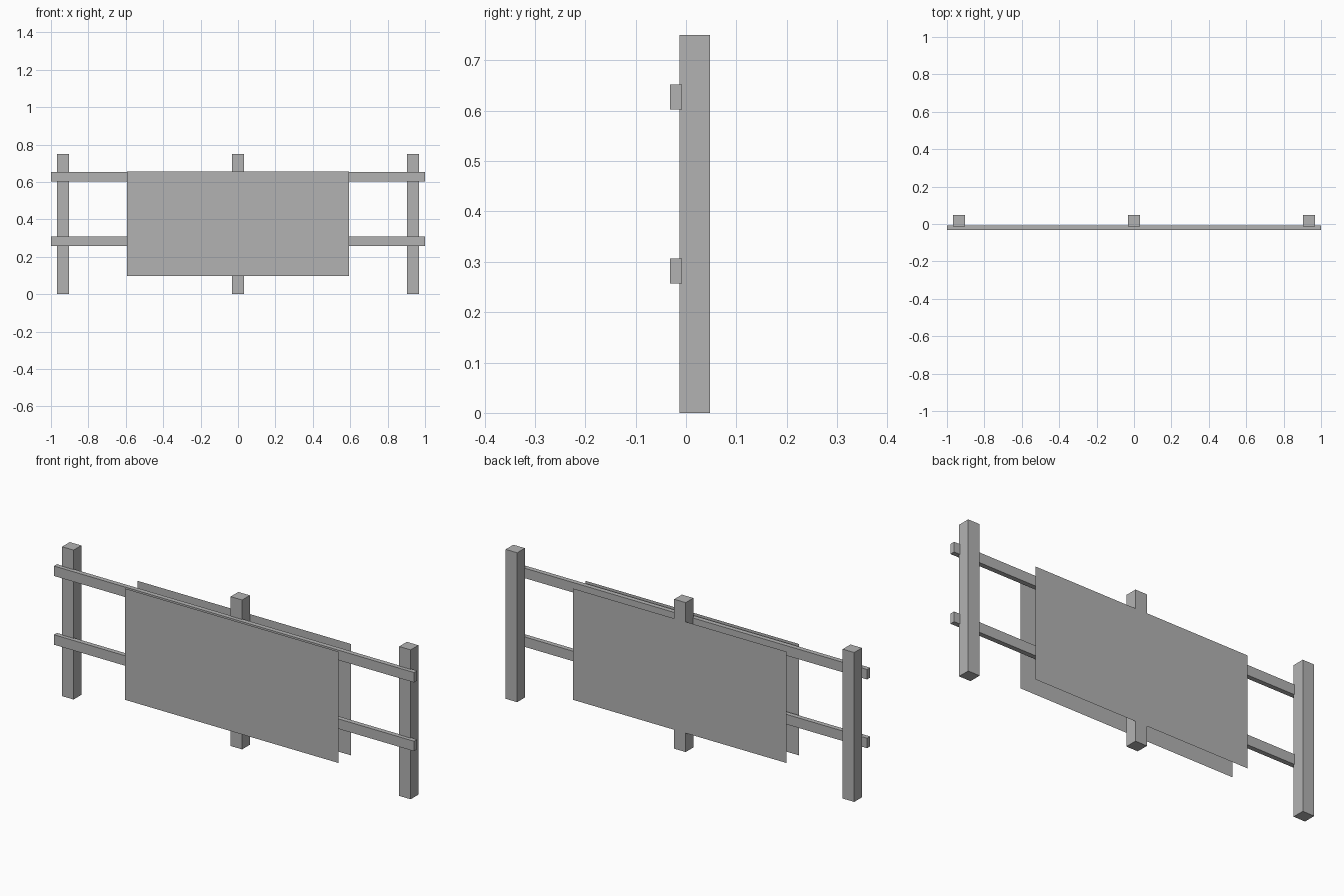
import bpy

cube = bpy.data.objects.get("Cube")
if cube:
    bpy.data.objects.remove(cube, do_unlink=True)

GREY = (0.45, 0.45, 0.45, 1)
mat = bpy.data.materials.new("plain_grey")
mat.use_nodes = True
mat.diffuse_color = GREY
bsdf = next(n for n in mat.node_tree.nodes if n.type == 'BSDF_PRINCIPLED')
bsdf.inputs["Base Color"].default_value = GREY


def box(name, lo, hi):
    """Box spanning two opposite corners."""
    center = [(a + b) / 2 for a, b in zip(lo, hi)]
    bpy.ops.mesh.primitive_cube_add(size=1, location=center)
    ob = bpy.context.object
    ob.name = name
    ob.scale = [b - a for a, b in zip(lo, hi)]
    ob.data.materials.append(mat)


def panel(name, outline, y):
    """Single upright face; an anticlockwise (x, z) outline faces the front."""
    mesh = bpy.data.meshes.new(name)
    mesh.from_pydata([(x, y, z) for x, z in outline], [], [range(len(outline))])
    mesh.materials.append(mat)
    bpy.context.collection.objects.link(bpy.data.objects.new(name, mesh))


def rect(half, z0, z1):
    return [(-half, z0), (half, z0), (half, z1), (-half, z1)]


# Upright posts
for name, x in (("right_post", -0.936), ("middle_post", 0), ("left_post", 0.936)):
    box(name, (x - 0.032, -0.013, 0), (x + 0.032, 0.048, 0.75))

# Horizontal rails
for name, z in (("lower_rail", 0.257), ("upper_rail", 0.602)):
    box(name, (-1, -0.032, z), (1, -0.008, z + 0.05))

# Cloth hanging over both sides of the fence
cloth = rect(0.593, 0.096, 0.655)
panel("front_cloth", cloth, -0.05)
panel("back_cloth", cloth[::-1], 0.05)

# Border stripes on the front cloth
FRONT = -0.051
panel("lower_stripe", rect(0.56, 0.128, 0.171), FRONT)
panel("upper_stripe", rect(0.56, 0.583, 0.626), FRONT)

# Row of diamonds, each with a small leaf on either side
diamond = [(0, 0.222), (0.13, 0.383), (0, 0.53), (-0.13, 0.383)]
leaf = [(0.128, 0.38), (0.171, 0.439), (0.144, 0.46), (0.107, 0.411)]
for i, x in enumerate((-0.342, 0, 0.342), 1):
    panel(f"diamond_{i}", [(x + u, z) for u, z in diamond], FRONT)
    panel(f"left_leaf_{i}", [(x + u, z) for u, z in leaf], FRONT)
    panel(f"right_leaf_{i}", [(x - u, z) for u, z in reversed(leaf)], FRONT)
